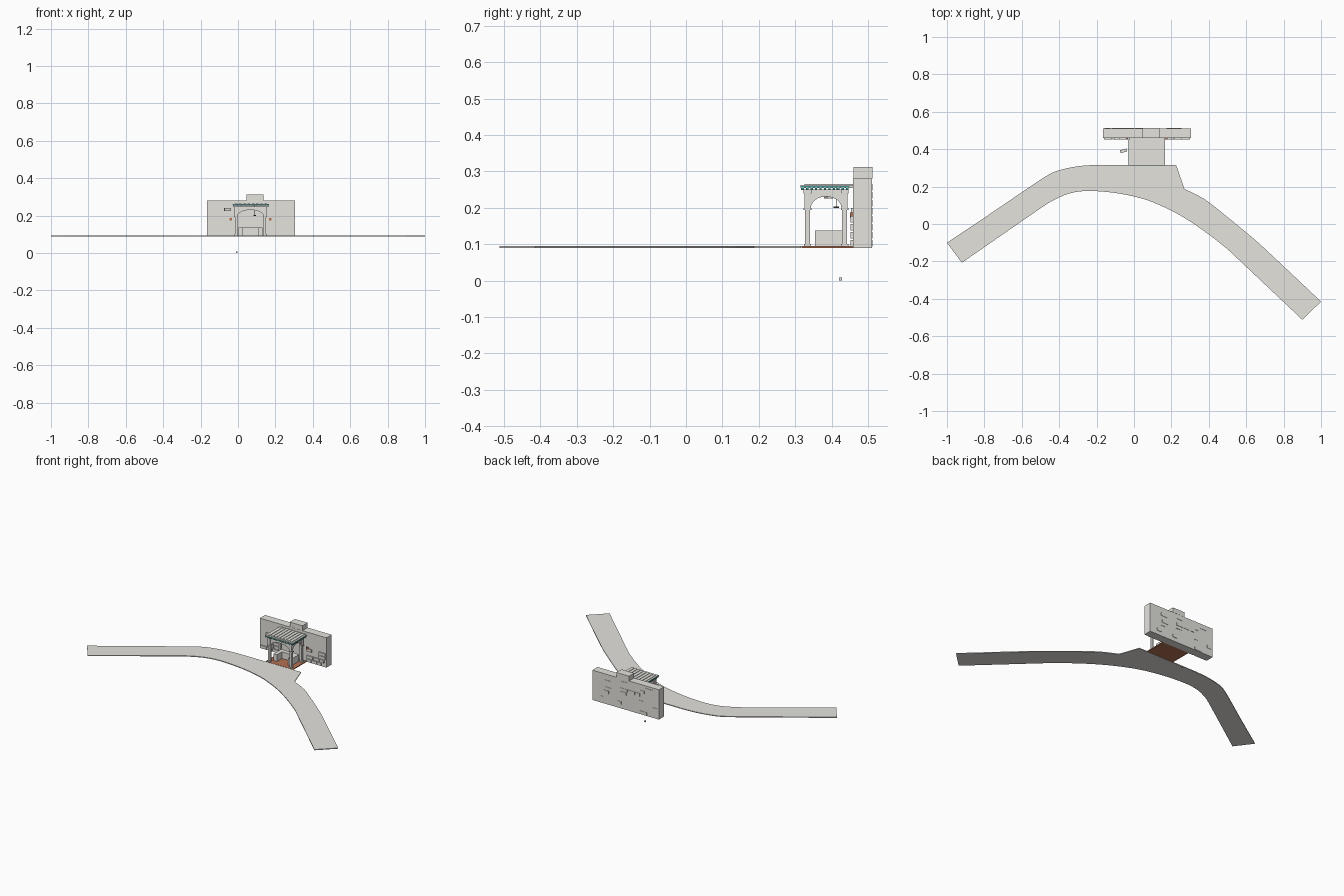
import bpy, bmesh, math, random
from mathutils import Matrix, Vector

cube = bpy.data.objects.get("Cube")
if cube:
    bpy.data.objects.remove(cube, do_unlink=True)
random.seed(4)


def material(name, r, g, b):
    m = bpy.data.materials.new(name)
    m.use_nodes = True
    m.diffuse_color = (r, g, b, 1)
    m.node_tree.nodes["Principled BSDF"].inputs["Base Color"].default_value = (r, g, b, 1)
    return m


STONE = material("pale stone", 0.78, 0.77, 0.73)
TEAL = material("dark teal", 0.05, 0.3, 0.3)
BROWN = material("red brown", 0.45, 0.17, 0.09)
IRON = material("dark iron", 0.06, 0.06, 0.07)


def finish(name, bm, mat):
    bmesh.ops.recalc_face_normals(bm, faces=bm.faces)
    mesh = bpy.data.meshes.new(name)
    bm.to_mesh(mesh)
    bm.free()
    mesh.materials.append(mat)
    ob = bpy.data.objects.new(name, mesh)
    bpy.context.collection.objects.link(ob)
    return ob


def add_box(bm, x, y, z):
    """Box between (low, high) pairs."""
    size = [b - a for a, b in (x, y, z)]
    mid = [(a + b) / 2 for a, b in (x, y, z)]
    bmesh.ops.create_cube(bm, size=1, matrix=Matrix.Translation(mid) @ Matrix.Diagonal((*size, 1)))


def boxes(name, mat, *items):
    bm = bmesh.new()
    for item in items:
        add_box(bm, *item)
    return finish(name, bm, mat)


def prism(name, mat, points, direction):
    """Extrude a closed outline along a direction."""
    bm = bmesh.new()
    face = bm.faces.new([bm.verts.new(p) for p in points])
    out = bmesh.ops.extrude_face_region(bm, geom=[face])
    bmesh.ops.translate(bm, vec=direction, verts=[v for v in out["geom"] if isinstance(v, bmesh.types.BMVert)])
    bmesh.ops.triangulate(bm, faces=[f for f in bm.faces if len(f.verts) > 4])
    return finish(name, bm, mat)


def smooth_line(points, steps=3):
    """Catmull-Rom curve through the points."""
    p = [Vector(q) for q in (points[0], *points, points[-1])]
    line = []
    for a, b, c, d in zip(p, p[1:], p[2:], p[3:]):
        for i in range(steps):
            t = i / steps
            line.append(b + (c - a) * t / 2 + (a * 2 - b * 5 + c * 4 - d) * t * t / 2
                        + (b * 3 - a - c * 3 + d) * t ** 3 / 2)
    return line + [p[-1]]


GROUND = 0.09

# Curved path with a spur towards the shelter
far_left = [(-1, -.1), (-.74, .074), (-.48, .25), (-.39, .29), (-.29, .31), (-.2, .316)]
far_right = [(.27, .187), (.375, .134), (.48, .053), (.59, -.037), (.695, -.128), (1, -.415)]
near_edge = [(.9, -.512), (.58, -.21), (.48, -.118), (.35, -.02), (.24, .05), (.13, .104), (.04, .137),
             (-.08, .163), (-.19, .175), (-.27, .176), (-.35, .162), (-.43, .127), (-.52, .07), (-.92, -.207)]
outline = smooth_line(far_left) + [Vector((.225, .316))] + smooth_line(far_right) + smooth_line(near_edge)
prism("path", STONE, [(x, y, GROUND) for x, y in outline], Vector((0, 0, .005)))

# Rear wall and its raised cap
boxes("wall", STONE, ((-.166, .306), (.459, .511), (GROUND, .281)))
boxes("wall_cap", STONE, ((.045, .135), (.46, .512), (.281, .312)))


# Stones standing slightly proud of the wall
def stones(name, x_low, x_high, rows, y, chance):
    bm = bmesh.new()
    for row in range(rows):
        z = GROUND + .004 + row * .022
        x = x_low + .003
        while x < x_high - .02:
            width = min(random.uniform(.03, .055), x_high - x)
            if random.random() < chance:
                add_box(bm, (x, x + width - .004), y, (z, z + .018))
            x += width
    finish(name, bm, STONE)


stones("wall_stones_left", .165, .303, 4, (.452, .463), .75)
stones("wall_stones_right", -.163, -.025, 3, (.452, .463), .75)
stones("wall_stones_upper", -.08, -.02, 6, (.453, .463), .25)
stones("wall_stones_back", -.16, .3, 8, (.508, .513), .12)

# Shelter floor
boxes("floor", BROWN, ((-.028, .166), (.318, .459), (GROUND, .095)))

# Columns with plinths, collars and capitals
LEFT, RIGHT, FRONT, BACK = .144, -.01, .334, .436
for side, x in (("left", LEFT), ("right", RIGHT)):
    for place, y in (("front", FRONT), ("back", BACK)):
        parts = []
        for half, low, high in ((.01, .093, .101), (.007, .101, .194), (.0105, .194, .2),
                                (.008, .2, .24), (.0105, .24, .25)):
            parts.append(((x - half, x + half), (y - half, y + half), (low, high)))
        boxes(f"{place}_{side}_column", STONE, *parts)


# Arched panels between the columns
def arch_outline(low, high):
    pts = [(low, .2), (low, .25), (high, .25), (high, .2)]
    mid, radius = (low + high) / 2, (high - low) / 2 - .002
    for i in range(13):
        a = math.pi * i / 12
        pts.append((mid + radius * math.cos(a), .2 + .031 * math.sin(a)))
    return pts


for place, y in (("front", FRONT), ("back", BACK)):
    prism(f"{place}_arch", STONE, [(u, y - .004, v) for u, v in arch_outline(RIGHT + .007, LEFT - .007)],
          Vector((0, .008, 0)))
for side, x in (("left", LEFT), ("right", RIGHT)):
    prism(f"{side}_arch", STONE, [(x - .004, u, v) for u, v in arch_outline(FRONT + .007, BACK - .007)],
          Vector((.008, 0, 0)))

# Bench around three sides of the shelter
boxes("bench", STONE,
      ((.004, .13), (.405, .432), (.094, .138)),
      ((.004, .028), (.354, .405), (.094, .138)),
      ((.106, .13), (.354, .405), (.094, .138)))

# Roof slab, ribs and teal eaves
X0, X1, Y0, Y1 = -.028, .166, .315, .459
boxes("roof", STONE, ((X0, X1), (Y0, Y1), (.254, .263)))
bm = bmesh.new()
for i in range(8):
    x = X0 + .012 + i * .0225
    add_box(bm, (x, x + .013), (Y0 + .01, Y1), (.262, .266))
finish("roof_ribs", bm, STONE)
boxes("eaves_band", TEAL,
      ((X0 - .001, X1 + .001), (Y0 - .001, Y0 + .004), (.256, .26)),
      ((X0 - .001, X0 + .004), (Y0, Y1 - .01), (.256, .26)),
      ((X1 - .004, X1 + .001), (Y0, Y1 - .01), (.256, .26)))
bm = bmesh.new()
for i in range(16):
    x = X0 + .001 + i * .0122
    add_box(bm, (x, x + .006), (Y0 + .001, Y0 + .005), (.249, .256))
for i in range(11):
    y = Y0 + .003 + i * .0122
    for x in (X0 + .001, X1 - .005):
        add_box(bm, (x, x + .004), (y, y + .006), (.249, .256))
finish("eaves_teeth", bm, TEAL)

# Hanging lamp
boxes("lamp", IRON,
      ((.0895, .0905), (.4125, .4135), (.203, .254)),
      ((.084, .096), (.405, .421), (.199, .203)))

# Small wall ornaments on both sides of the shelter
for side, x in (("left", .173), ("right", -.039)):
    boxes(f"{side}_wall_ornament", BROWN,
          ((x - .007, x + .007), (.451, .461), (.173, .187)),
          ((x - .004, x + .004), (.454, .461), (.166, .173)))

# Small side plate and loose pebble
plate = boxes("side_plate", STONE, ((-.018, .018), (-.008, .008), (-.008, .008)))
plate.location = (-.056, .391, .234)
plate.rotation_euler.z = math.radians(15)
boxes("pebble", STONE, ((-.012, -.004), (.42, .429), (0, .009)))
